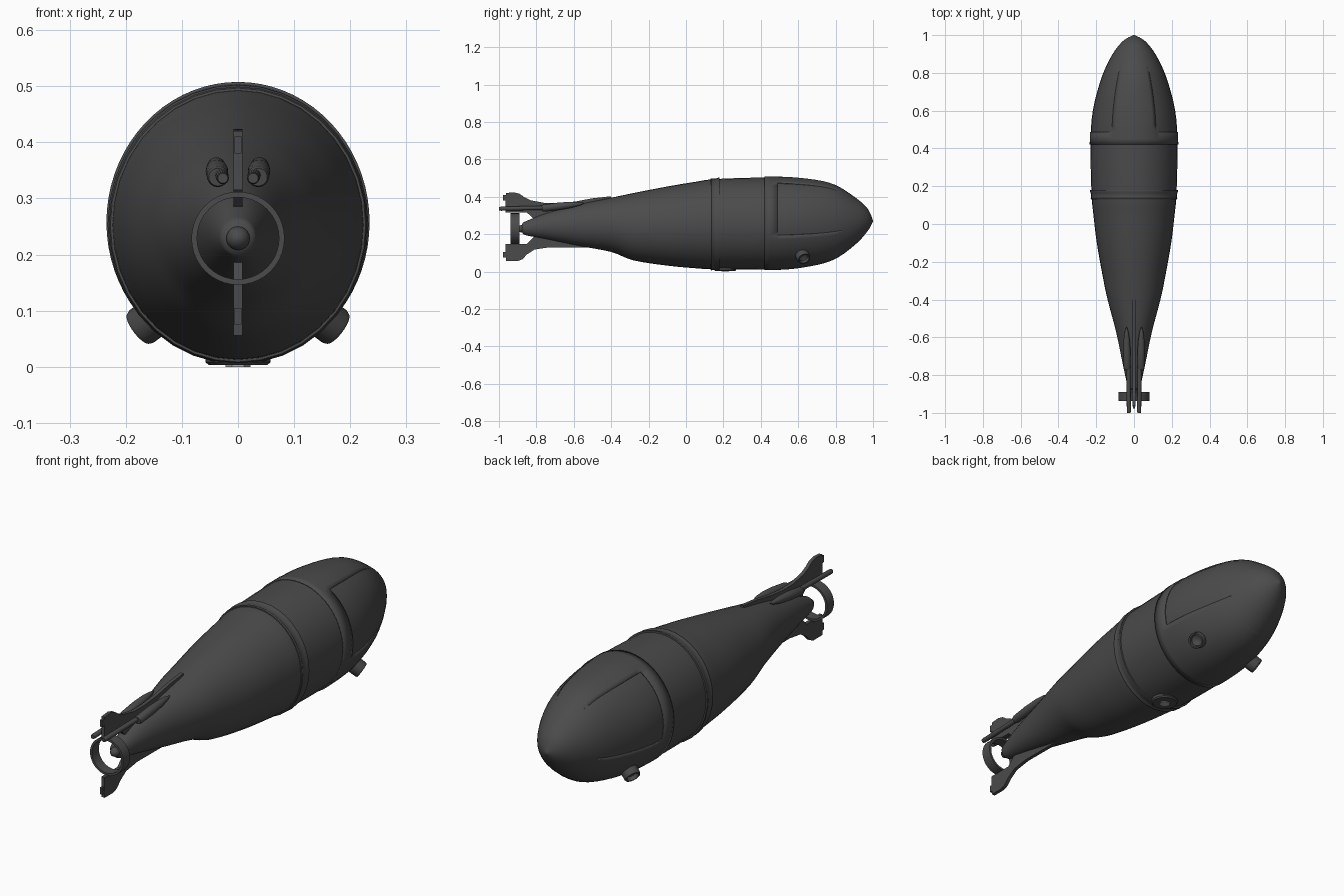
import bpy, bmesh, math
from mathutils import Vector

if "Cube" in bpy.data.objects:
    bpy.data.objects.remove(bpy.data.objects["Cube"])


def material(name, value):
    mat = bpy.data.materials.new(name)
    mat.use_nodes = True
    colour = (value, value, value, 1)
    mat.diffuse_color = colour
    mat.node_tree.nodes["Principled BSDF"].inputs["Base Color"].default_value = colour
    return mat


DARK = material("dark grey", 0.07)
LIGHT = material("light grey", 0.4)


def finish(name, bm, mat=DARK, angle=35):
    bmesh.ops.recalc_face_normals(bm, faces=bm.faces)
    mesh = bpy.data.meshes.new(name)
    bm.to_mesh(mesh)
    bm.free()
    mesh.materials.append(mat)
    obj = bpy.data.objects.new(name, mesh)
    bpy.context.collection.objects.link(obj)
    bpy.ops.object.select_all(action="DESELECT")
    obj.select_set(True)
    bpy.context.view_layer.objects.active = obj
    bpy.ops.object.shade_smooth_by_angle(angle=math.radians(angle))
    return obj


def loft(name, rings, cap=True, closed=False, skip=None, mat=DARK):
    """Bridge successive rings of points; skip(ring, segment) leaves openings."""
    bm = bmesh.new()
    rows = [[bm.verts.new(p) for p in ring] for ring in rings]
    n = len(rows[0])
    for i in range(len(rows) if closed else len(rows) - 1):
        a, b = rows[i], rows[(i + 1) % len(rows)]
        for j in range(n):
            if not (skip and skip(i, j)):
                k = (j + 1) % n
                bm.faces.new((a[j], a[k], b[k], b[j]))
    if cap:
        bm.faces.new(rows[0])
        bm.faces.new(rows[-1])
    loose = [v for v in bm.verts if not v.link_faces]
    bmesh.ops.delete(bm, geom=loose, context="VERTS")
    return finish(name, bm, mat)


def tube(name, start, end, steps, sides=20, mat=DARK):
    """Round part along an axis; steps are (fraction, radius)."""
    start, end = Vector(start), Vector(end)
    turn = (end - start).to_track_quat("Z", "Y")
    rings = []
    for f, r in steps:
        centre = start.lerp(end, f)
        rings.append([centre + turn @ Vector((r * math.cos(a), r * math.sin(a), 0))
                      for a in (math.tau * j / sides for j in range(sides))])
    return loft(name, rings, mat=mat)


def plate(name, outline, thickness):
    """Side profile of (y, z) points given thickness across x."""
    bm = bmesh.new()
    face = bm.faces.new([bm.verts.new((-thickness / 2, y, z)) for y, z in outline])
    out = bmesh.ops.extrude_face_region(bm, geom=[face])
    moved = [v for v in out["geom"] if isinstance(v, bmesh.types.BMVert)]
    bmesh.ops.translate(bm, vec=(thickness, 0, 0), verts=moved)
    return finish(name, bm, angle=25)


# Hull stations: y, top z, bottom z, half width
STATIONS = [Vector(s) for s in (
    (-.88, .24, .22, .01), (-.872, .26, .203, .028), (-.85, .272, .193, .036),
    (-.74, .315, .172, .06), (-.57, .36, .137, .095), (-.4, .395, .105, .14),
    (-.28, .42, .06, .165), (-.1, .455, .032, .197), (.05, .48, .018, .215),
    (.16, .495, .012, .225), (.42, .503, .012, .23), (.6, .498, .022, .218),
    (.78, .47, .06, .17), (.9, .4, .14, .113), (.97, .338, .215, .057),
    (1, .273, .267, .003))]


def station(t):
    i = min(int(t), len(STATIONS) - 2)
    f = t - i
    p0, p1 = STATIONS[max(i - 1, 0)], STATIONS[i]
    p2, p3 = STATIONS[i + 1], STATIONS[min(i + 2, len(STATIONS) - 1)]
    return (p1 * 2 + (p2 - p0) * f + (p0 * 2 - p1 * 5 + p2 * 4 - p3) * f ** 2
            + (p1 * 3 - p0 - p2 * 3 + p3) * f ** 3) / 2


def station_at(y):
    low, high = 0, len(STATIONS) - 1
    for _ in range(30):
        mid = (low + high) / 2
        low, high = (mid, high) if station(mid)[0] < y else (low, mid)
    return station(low)


def section(s, offset=0, sides=36):
    y, top, bottom, half = s
    ring = []
    for j in range(sides):
        a = math.tau * j / sides
        ring.append((math.cos(a) * (half + offset), y,
                     (top + bottom) / 2 + math.sin(a) * ((top - bottom) / 2 + offset)))
    return ring


# Main hull
count = (len(STATIONS) - 1) * 4
loft("hull", [section(station(i / 4)) for i in range(count + 1)])

# Raised band around the middle
band = ((.13, -.006), (.131, .004), (.137, .006), (.142, .003), (.165, .004),
        (.172, .007), (.179, .006), (.181, -.006))
loft("middle_band", [section(station_at(y), d) for y, d in band], cap=False)

# Nose shell, with an opening on either side for a recessed panel
SIDES = 72
ys = [.42, .45, .488] + [.488 + .034 * k for k in range(1, 12)]


def side_opening(i, j):
    a = (j + .5) * 360 / SIDES
    a = 180 - a if 90 < a < 270 else (a - 360 if a >= 270 else a)
    return i >= 2 and -15 < a < 60


shell = loft("nose_shell",
             [section(station_at(y), .0045 - .006 * max(0, (y - .488) / .374) ** 2, SIDES)
              for y in ys], cap=False, skip=side_opening)
solid = shell.modifiers.new("thickness", "SOLIDIFY")
solid.thickness = .006
solid.offset = -1

# Tail fins and their trailing tabs
plate("upper_fin", [(-.4, .403), (-.5, .392), (-.59, .375), (-.68, .366), (-.75, .366),
                    (-.83, .381), (-.865, .398), (-.89, .416), (-.92, .424), (-.963, .42),
                    (-.965, .315), (-.85, .315), (-.8, .27), (-.4, .36)], .016)
plate("lower_fin", [(-.48, .128), (-.73, .13), (-.81, .118), (-.85, .092), (-.875, .066),
                    (-.9, .056), (-.963, .056), (-.965, .148), (-.85, .148),
                    (-.8, .2), (-.48, .17)], .016)
for name, z in (("upper_tab", .38), ("lower_tab", .075)):
    plate(name, [(-.978, z), (-.96, z), (-.96, z + .03), (-.978, z + .03)], .012)

# Propeller shroud and hub
shroud = []
for y, r in ((-.938, .083), (-.89, .083), (-.89, .073), (-.938, .073)):
    shroud.append([(r * math.cos(a), y, .229 + r * math.sin(a))
                   for a in (math.tau * j / 40 for j in range(40))])
loft("tail_shroud", shroud, cap=False, closed=True)
tube("tail_hub", (0, -.86, .229), (0, -.9, .229),
     ((0, .021), (.5, .021), (.8, .016), (.95, .008), (1, .002)))

for side, label in ((1, "left"), (-1, "right")):
    # Twin rods emerging from tapered housings above the tail
    tube(label + "_tail_rod", (side * .027, -1, .336), (side * .03, -.74, .342),
         ((0, .009), (.04, .011), (1, .011)), 16)
    tube(label + "_rod_housing", (side * .036, -.77, .338), (side * .04, -.545, .366),
         ((0, .016), (.04, .019), (.4, .02), (.7, .016), (.9, .009), (1, .002)))
    # Hollow lamp pods under the nose
    tube(label + "_nose_pod", (side * .115, .605, .115), (side * .177, .632, .068),
         ((0, .036), (.92, .036), (1, .033), (1, .027), (.8, .024), (.72, .012), (.7, .002)), 24)

# Belly hatch with a pale marker plate
tube("belly_hatch", (0, .21, .03), (0, .21, .003), ((0, .058), (.8, .058), (1, .052)), 28)
tube("belly_marker", (0, .21, .004), (0, .21, 0), ((0, .022), (1, .022)), 6, LIGHT)
